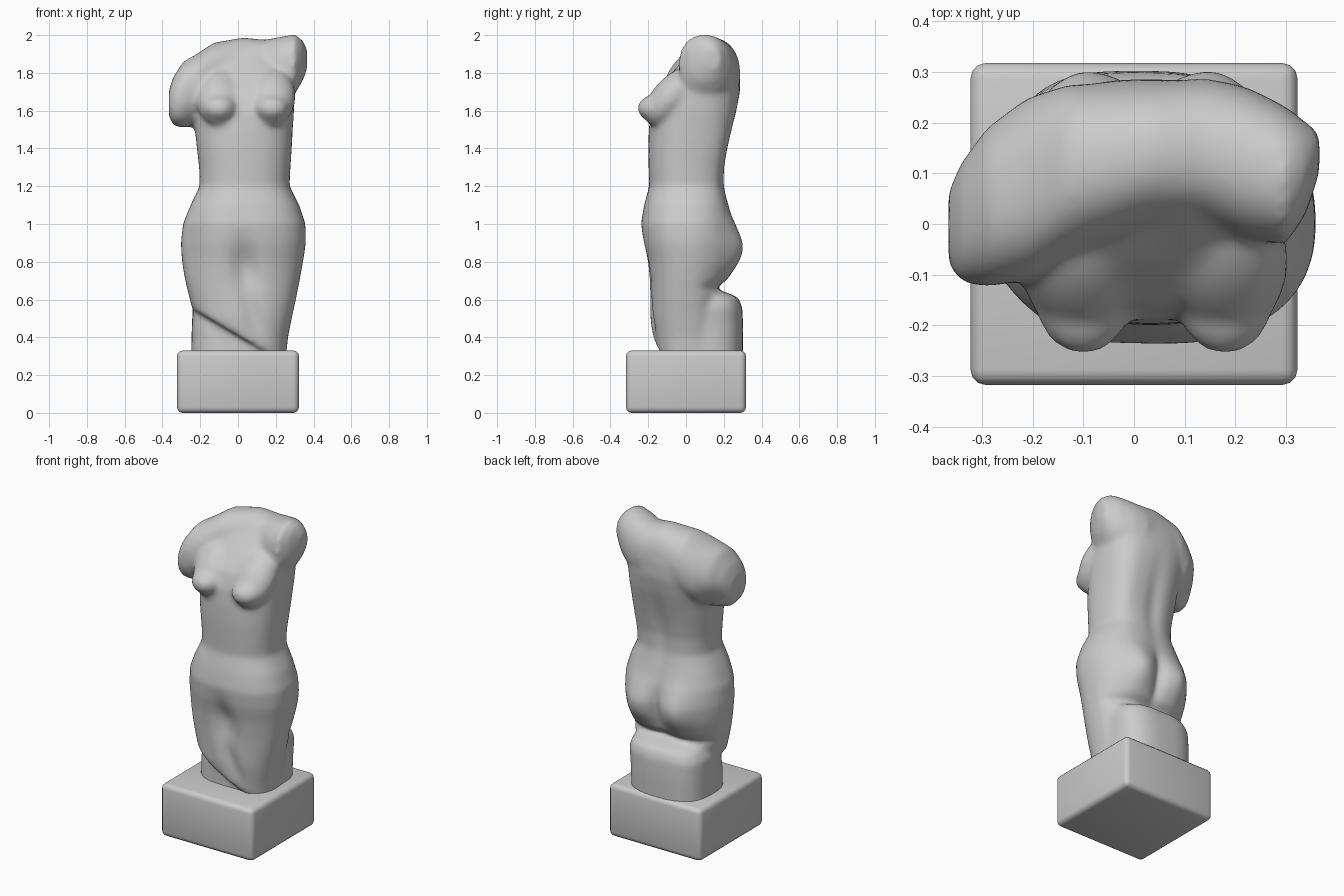
import bpy, bmesh, math
from mathutils import Vector, Matrix


def power(v, n):
    return math.copysign(abs(v) ** (2 / n), v)


def loft(bm, rows, axis, n=2.4, seg=40):
    """Skin superellipse sections given as (position, a min, a max, b min, b max)."""
    rings = []
    for t, a0, a1, b0, b1 in rows:
        ring = []
        for i in range(seg):
            ang = 2 * math.pi * i / seg
            a = (a0 + a1) / 2 + (a1 - a0) / 2 * power(math.cos(ang), n)
            b = (b0 + b1) / 2 + (b1 - b0) / 2 * power(math.sin(ang), n)
            ring.append(bm.verts.new((a, b, t) if axis == 'z' else (t, a, b)))
        rings.append(ring)
    for r, s in zip(rings, rings[1:]):
        for i in range(seg):
            j = (i + 1) % seg
            bm.faces.new((r[i], r[j], s[j], s[i]))
    bm.faces.new(rings[0])
    bm.faces.new(rings[-1])


def blob(bm, centre, radii, tilt=0):
    m = (Matrix.Translation(centre) @ Matrix.Rotation(math.radians(tilt), 4, 'X')
         @ Matrix.Diagonal((*radii, 1)))
    bmesh.ops.create_uvsphere(bm, u_segments=24, v_segments=16, radius=1, matrix=m)


def to_object(bm, name):
    bmesh.ops.recalc_face_normals(bm, faces=bm.faces)
    me = bpy.data.meshes.new(name)
    bm.to_mesh(me)
    bm.free()
    ob = bpy.data.objects.new(name, me)
    bpy.context.collection.objects.link(ob)
    bpy.ops.object.select_all(action='DESELECT')
    ob.select_set(True)
    bpy.context.view_layer.objects.active = ob
    return ob


# Trunk and thighs: z, left, right, front, back
bm = bmesh.new()
loft(bm, [
    (0.25, -0.16, 0.25, -0.15, 0.20), (0.40, -0.19, 0.265, -0.175, 0.19),
    (0.50, -0.23, 0.285, -0.19, 0.19), (0.60, -0.255, 0.307, -0.193, 0.19),
    (0.70, -0.28, 0.327, -0.198, 0.20), (0.80, -0.297, 0.345, -0.21, 0.225),
    (0.90, -0.303, 0.360, -0.23, 0.238), (1.00, -0.292, 0.358, -0.24, 0.238),
    (1.10, -0.252, 0.325, -0.222, 0.223), (1.20, -0.203, 0.273, -0.195, 0.203),
    (1.30, -0.206, 0.278, -0.198, 0.205), (1.40, -0.218, 0.285, -0.20, 0.222),
    (1.50, -0.228, 0.290, -0.197, 0.245), (1.60, -0.24, 0.297, -0.188, 0.27),
    (1.70, -0.25, 0.30, -0.155, 0.287), (1.80, -0.24, 0.29, -0.075, 0.285),
    (1.88, -0.18, 0.26, -0.005, 0.268), (1.96, -0.06, 0.16, 0.06, 0.20)], 'z')
# Slanting cut under the left thigh
bmesh.ops.bisect_plane(bm, geom=bm.verts[:] + bm.edges[:] + bm.faces[:],
                       plane_co=(-0.24, 0, 0.55), plane_no=Vector((0.21, 0, 0.36)).normalized(),
                       clear_inner=True)
bmesh.ops.holes_fill(bm, edges=[e for e in bm.edges if e.is_boundary])
# Support block behind and below the thighs
loft(bm, [(0.25, -0.25, 0.25, -0.13, 0.30), (0.45, -0.245, 0.255, -0.13, 0.303),
          (0.56, -0.24, 0.265, -0.11, 0.298), (0.61, -0.21, 0.25, -0.07, 0.275),
          (0.64, -0.17, 0.21, -0.05, 0.22)], 'z', n=2.9)
# Shoulders and arm stumps: x, front, back, bottom, top
loft(bm, [
    (-0.366, -0.08, 0.07, 1.57, 1.71), (-0.342, -0.115, 0.13, 1.52, 1.78),
    (-0.29, -0.125, 0.195, 1.508, 1.86), (-0.21, -0.11, 0.25, 1.525, 1.905),
    (-0.13, -0.06, 0.275, 1.58, 1.96), (0.03, 0.0, 0.28, 1.62, 1.988),
    (0.14, 0.0, 0.287, 1.62, 1.975), (0.22, -0.03, 0.267, 1.65, 1.99),
    (0.30, -0.04, 0.23, 1.69, 2.005), (0.34, 0.02, 0.20, 1.75, 1.975),
    (0.366, 0.10, 0.18, 1.82, 1.93)], 'x', n=2.2)
# Breasts, broad and sloping up into the chest
for x in (-0.10, 0.18):
    blob(bm, (x, -0.075, 1.675), (0.125, 0.10, 0.19), -42)
    blob(bm, (x, -0.15, 1.612), (0.095, 0.108, 0.075))
torso = to_object(bm, "torso")

# Fuse the masses and soften the joins
mod = torso.modifiers.new("fuse", 'REMESH')
mod.mode = 'VOXEL'
mod.voxel_size = 0.013
bpy.ops.object.modifier_apply(modifier=mod.name)
mod = torso.modifiers.new("soften", 'SMOOTH')
mod.iterations = 16
mod.factor = 0.5
bpy.ops.object.modifier_apply(modifier=mod.name)

# Carved dents and swells (negative depth): side, x, z, x spread, z spread, depth, lean
dents = [(-1, 0.04, 0.77, 0.07, 0.13, 0.04, -0.1),     # groin and thigh gap
         (-1, 0.08, 0.52, 0.05, 0.12, 0.02, -0.3),
         (-1, -0.27, 0.90, 0.10, 0.20, 0.025, 0),      # left front hip
         (1, -0.11, 0.86, 0.12, 0.15, -0.076, 0),      # buttocks
         (1, 0.165, 0.86, 0.12, 0.15, -0.076, 0),
         (1, 0.03, 0.84, 0.035, 0.13, 0.03, 0),        # buttock cleft
         (1, 0.03, 0.665, 0.3, 0.03, 0.035, 0),        # fold below
         (1, -0.31, 1.57, 0.09, 0.09, 0.045, 0),       # back of left stump
         (1, 0.24, 1.42, 0.09, 0.30, -0.025, 0),       # right ribs
         (1, 0.03, 1.35, 0.05, 0.22, 0.014, 0)]        # spine
for v in torso.data.vertices:
    x, y, z = v.co
    for side, dx, dz, sx, sz, depth, lean in dents:
        fade = min(1, max(0, (y * side - 0.02) / 0.12))
        u = (x - dx - lean * (z - dz)) / sx
        w = (z - dz) / sz
        v.co.y -= side * depth * fade * math.exp(-u * u - w * w)
bpy.ops.object.shade_smooth()

# Plinth
bm = bmesh.new()
bmesh.ops.create_cube(bm, size=1, matrix=Matrix.Translation((0, 0, 0.165))
                      @ Matrix.Diagonal((0.645, 0.635, 0.33, 1)))
bmesh.ops.bevel(bm, geom=bm.edges[:], offset=0.03, segments=3, profile=0.5, affect='EDGES')
plinth = to_object(bm, "plinth")
bpy.ops.object.shade_smooth()
